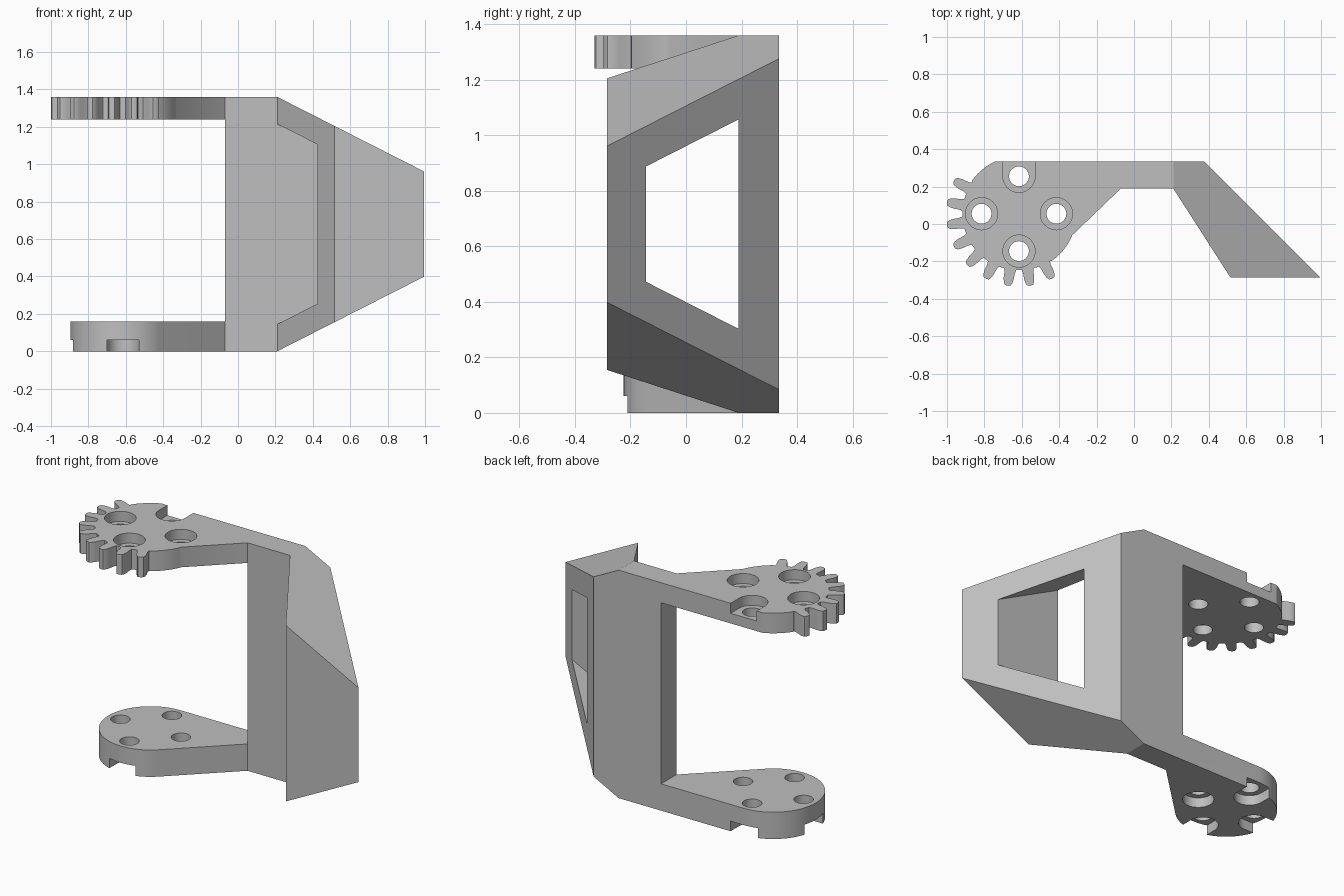
import bpy, bmesh
from math import sin, cos, radians, atan2, degrees

if "Cube" in bpy.data.objects:
    bpy.data.objects.remove(bpy.data.objects["Cube"], do_unlink=True)

GREY = bpy.data.materials.new("plain grey")
GREY.use_nodes = True
GREY.diffuse_color = (0.52, 0.52, 0.52, 1)
GREY.node_tree.nodes["Principled BSDF"].inputs["Base Color"].default_value = GREY.diffuse_color

HEIGHT = 1.36
FRONT, BACK = 0.19, 0.335        # spine faces in y
INNER, FOLD = -0.07, 0.21        # spine sides in x
SLOPE = 0.508                    # taper of the wing in z per x
CX, CY = -0.615, 0.055           # centre of the hole pattern
DISC, ROOT, TIP = 0.28, 0.307, 0.39


def polar(r, deg, x=CX, y=CY):
    return (x + r * cos(radians(deg)), y + r * sin(radians(deg)))


def arc(r, a, b, n, x=CX, y=CY):
    return [polar(r, a + (b - a) * i / n, x, y) for i in range(n + 1)]


def extrude(bm, points, low, high):
    """Add a vertical prism over an outline."""
    base = bm.faces.new([bm.verts.new((x, y, low)) for x, y in points])
    new = bmesh.ops.extrude_face_region(bm, geom=[base], use_keep_orig=True)["geom"]
    for v in new:
        if isinstance(v, bmesh.types.BMVert):
            v.co.z = high


def finish(name, bm):
    bmesh.ops.recalc_face_normals(bm, faces=bm.faces)
    mesh = bpy.data.meshes.new(name)
    bm.to_mesh(mesh)
    bm.free()
    mesh.materials.append(GREY)
    obj = bpy.data.objects.new(name, mesh)
    bpy.context.collection.objects.link(obj)
    return obj


def prisms(name, outlines, low, high):
    bm = bmesh.new()
    for points in outlines:
        extrude(bm, points, low, high)
    return finish(name, bm)


def cut(obj, cutter):
    cutter.hide_render = True
    mod = obj.modifiers.new("cut", "BOOLEAN")
    mod.operation, mod.solver, mod.object = "DIFFERENCE", "EXACT", cutter
    bpy.ops.object.select_all(action="DESELECT")
    bpy.context.view_layer.objects.active = obj
    obj.select_set(True)
    bpy.ops.object.modifier_apply(modifier=mod.name)
    bpy.data.objects.remove(cutter, do_unlink=True)


def smooth(obj):
    bpy.ops.object.select_all(action="DESELECT")
    bpy.context.view_layer.objects.active = obj
    obj.select_set(True)
    bpy.ops.object.shade_smooth_by_angle(angle=radians(25))


def drill(obj, slotted, low, high):
    """Four through holes, with recesses that run out to the rim where slotted."""
    centres = {a: polar(0.2, a) for a in (0, 90, 180, 270)}
    cut(obj, prisms("bores", [arc(0.053, 0, 350, 35, *c) for c in centres.values()], -1, 3))
    recesses = []
    for a, c in centres.items():
        if a in slotted:
            half = arc(0.086, a + 90, a + 270, 20, *c)
            out = [(x + 0.3 * cos(radians(a)), y + 0.3 * sin(radians(a)))
                   for x, y in (half[-1], half[0])]
            recesses.append(half + out)
        else:
            recesses.append(arc(0.086, 0, 351, 39, *c))
    cut(obj, prisms("recesses", recesses, low, high))
    smooth(obj)


# Spine and tapered side wing, folded along one vertical line
bm = bmesh.new()
extrude(bm, [(INNER, FRONT), (FOLD, FRONT), (0.515, -0.285), (0.995, -0.285),
             (0.375, BACK), (FOLD, BACK), (INNER, BACK)], 0, HEIGHT)
bm.verts.ensure_lookup_table()
for z in (0, HEIGHT):
    pair = [v for v in bm.verts if abs(v.co.x - FOLD) < 1e-4 and abs(v.co.z - z) < 1e-4]
    bmesh.ops.connect_verts(bm, verts=pair)
for v in bm.verts:
    drop = max(0, SLOPE * (v.co.x - FOLD))
    v.co.z += drop if v.co.z < 0.5 else -drop
frame = finish("spine_and_wing", bm)

# Window through the wing, its edges parallel to the taper
bm = bmesh.new()
extrude(bm, [(FOLD, -0.145), (1.1, -0.145), (1.1, FRONT), (FOLD, FRONT)], 0.145, HEIGHT - 0.145)
for v in bm.verts:
    drop = SLOPE * (v.co.x - FOLD)
    v.co.z += drop if v.co.z < 0.5 else -drop
cut(frame, finish("window", bm))

# Lower arm: round disc with a tangent web to the spine
lower = prisms("lower_arm", [[(INNER, BACK)] + arc(DISC, 90, 313.8, 60) + [(INNER, FRONT)]], 0, 0.16)
drill(lower, (90, 180, 270), -1, 0.06)

# Upper arm: the same web carrying a partial gear
outline = [(INNER, BACK)]
start = degrees(atan2(DISC, -0.126))
outline += arc(ROOT, start, 145, 10)
for k in range(9):
    mid = 153 + 18 * k
    for r, off in ((ROOT - 0.005, -6.2), (0.322, -5), (0.35, -4.5), (0.375, -3.5), (TIP - 0.003, -2.3),
                   (TIP, 0), (TIP - 0.003, 2.3), (0.375, 3.5), (0.35, 4.5), (0.322, 5), (ROOT - 0.005, 6.2)):
        outline.append(polar(r, mid + off))
outline += arc(ROOT, 305, 338, 10) + [(INNER, FRONT)]
upper = prisms("upper_gear_arm", [outline], 1.24, HEIGHT)
drill(upper, (90,), HEIGHT - 0.06, 3)
